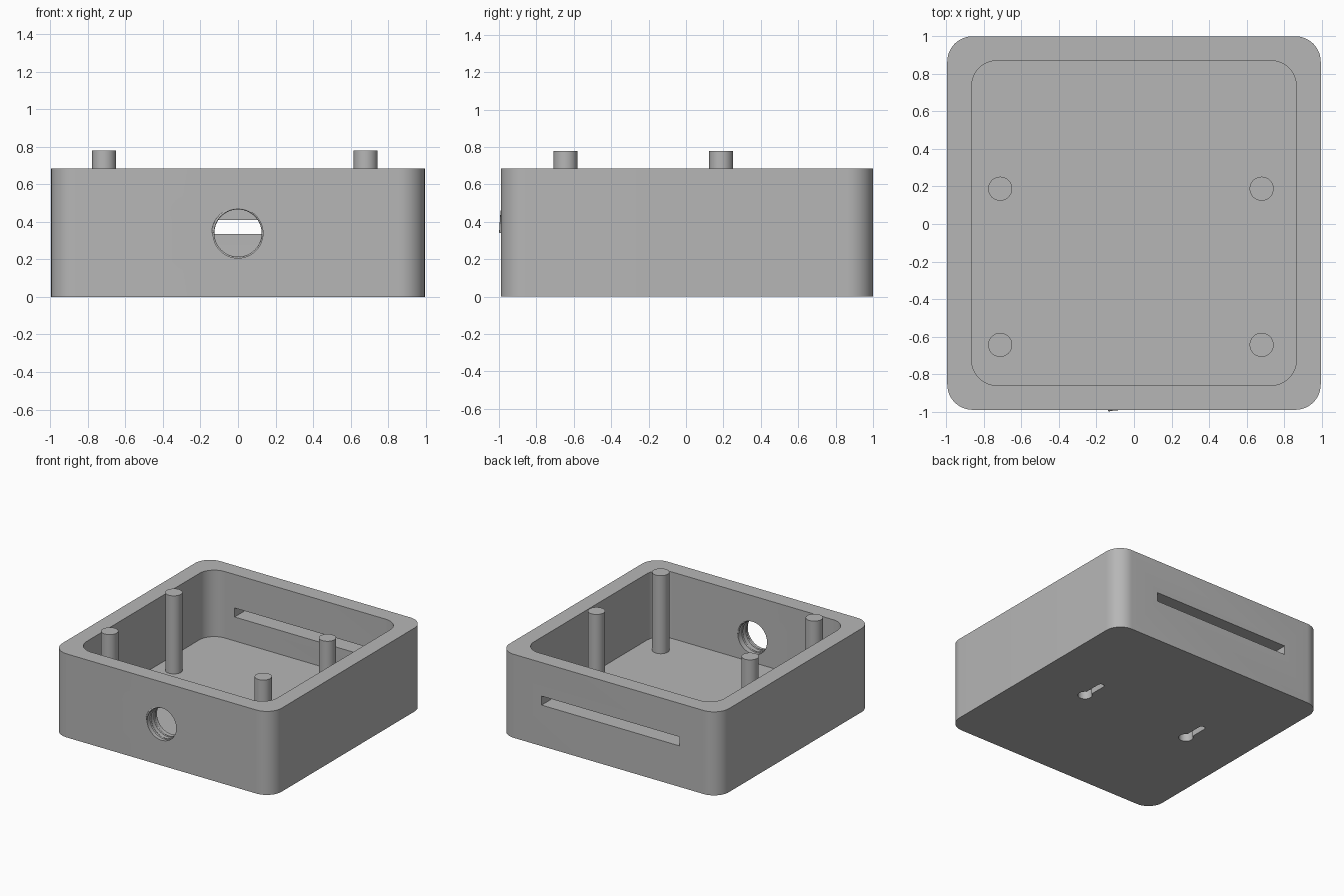
import bpy, bmesh, math
from mathutils import Matrix

if "Cube" in bpy.data.objects:
    bpy.data.objects.remove(bpy.data.objects["Cube"])

grey = bpy.data.materials.new("plain grey")
grey.use_nodes = True
grey.diffuse_color = (0.47, 0.47, 0.47, 1)
grey.node_tree.nodes["Principled BSDF"].inputs["Base Color"].default_value = grey.diffuse_color

CY = 0.005          # box centre in y
HALF = 0.995        # half width of the box
WALL = 0.13
HEIGHT = 0.685
FLOOR = 0.14


def finish(name, bm):
    bmesh.ops.recalc_face_normals(bm, faces=bm.faces)
    mesh = bpy.data.meshes.new(name)
    bm.to_mesh(mesh)
    bm.free()
    mesh.materials.append(grey)
    ob = bpy.data.objects.new(name, mesh)
    bpy.context.collection.objects.link(ob)
    return ob


def prism(name, outline, z0, z1):
    """Extrude a flat outline from z0 up to z1."""
    bm = bmesh.new()
    face = bm.faces.new([bm.verts.new((x, y, z0)) for x, y in outline])
    new = bmesh.ops.extrude_face_region(bm, geom=[face])["geom"]
    top = [v for v in new if isinstance(v, bmesh.types.BMVert)]
    bmesh.ops.translate(bm, verts=top, vec=(0, 0, z1 - z0))
    return finish(name, bm)


def rounded_square(half, radius, steps=12):
    points = []
    for corner, (sx, sy) in enumerate([(1, 1), (-1, 1), (-1, -1), (1, -1)]):
        for i in range(steps + 1):
            a = math.pi / 2 * (corner + i / steps)
            points.append((sx * (half - radius) + radius * math.cos(a),
                           CY + sy * (half - radius) + radius * math.sin(a)))
    return points


def cylinder(name, radius, depth, matrix):
    bm = bmesh.new()
    bmesh.ops.create_cone(bm, cap_ends=True, segments=48, radius1=radius,
                          radius2=radius, depth=depth, matrix=matrix)
    return finish(name, bm)


def keyhole(x, y, big, small, length):
    """Round head with a narrow round-ended slot running towards the back."""
    meet = math.acos(small / big)
    points = []
    for i in range(33):
        a = math.pi - meet + (math.pi + 2 * meet) * i / 32
        points.append((x + big * math.cos(a), y + big * math.sin(a)))
    for i in range(13):
        a = math.pi * i / 12
        points.append((x + small * math.cos(a), y + length + small * math.sin(a)))
    return points


def cut(target, cutter):
    cutter.hide_render = True
    mod = target.modifiers.new("cut", "BOOLEAN")
    mod.operation, mod.solver, mod.object = "DIFFERENCE", "EXACT", cutter
    bpy.context.view_layer.objects.active = target
    bpy.ops.object.modifier_apply(modifier=mod.name)
    bpy.data.objects.remove(cutter)


def smooth(ob):
    bpy.ops.object.select_all(action="DESELECT")
    ob.select_set(True)
    bpy.context.view_layer.objects.active = ob
    bpy.ops.object.shade_smooth_by_angle(angle=math.radians(30))


# Open box with rounded corners
box = prism("box_shell", rounded_square(HALF, 0.135), 0, HEIGHT)
cut(box, prism("cavity_cutter", rounded_square(HALF - WALL, 0.135), FLOOR, 1))

# Round cable hole in the front wall
hole_z, hole_r = 0.34, 0.133
cut(box, cylinder("front_hole_cutter", hole_r, 0.4,
                  Matrix.Translation((0, CY - HALF + WALL / 2, hole_z))
                  @ Matrix.Rotation(math.pi / 2, 4, "X")))

# Long slot in the back wall
slot = [(-0.64, 0.8), (0.61, 0.8), (0.61, 1.2), (-0.64, 1.2)]
cut(box, prism("back_slot_cutter", slot, 0.336, 0.41))

# Blind hanging keyholes under the floor
for x in (-0.5, 0.49):
    cut(box, prism("keyhole_cutter", keyhole(x, 0.01, 0.054, 0.025, 0.185), -0.1, 0.07))
smooth(box)

# Screw thread inside the front hole
curve = bpy.data.curves.new("hole_thread", "CURVE")
curve.dimensions = "3D"
curve.bevel_depth = 0.007
curve.bevel_resolution = 1
curve.use_fill_caps = True
turns, per_turn = 2.5, 40
count = int(turns * per_turn) + 1
spline = curve.splines.new("POLY")
spline.points.add(count - 1)
for i, p in enumerate(spline.points):
    a = math.pi - math.tau * i / per_turn
    p.co = (hole_r * math.cos(a), -0.993 + 0.125 * i / (count - 1),
            hole_z + hole_r * math.sin(a), 1)
curve.materials.append(grey)
bpy.context.collection.objects.link(bpy.data.objects.new("hole_thread", curve))

# Four standing posts
for side, x in (("right", -0.713), ("left", 0.68)):
    for end, y in (("front", -0.644), ("back", 0.188)):
        base, top = FLOOR - 0.02, 0.78
        smooth(cylinder(f"post_{end}_{side}", 0.064, top - base,
                        Matrix.Translation((x, y, (base + top) / 2))))
